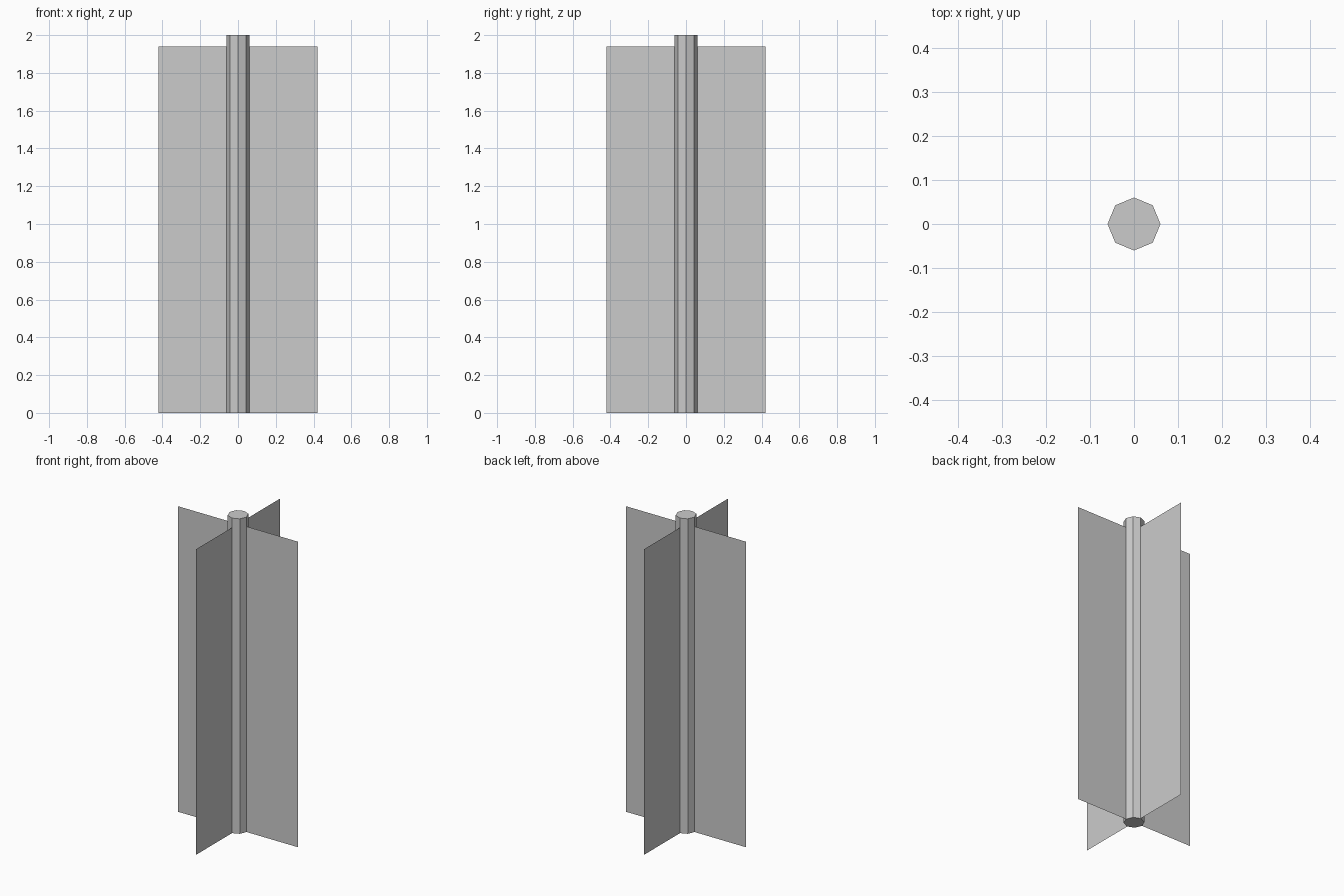
import bpy
from math import pi

if "Cube" in bpy.data.objects:
    bpy.data.objects.remove(bpy.data.objects["Cube"])

HEIGHT = 2.0
POST_RADIUS = 0.06
VANE_WIDTH = 0.84
VANE_HEIGHT = 1.94

# Eight-sided central post, corners on the x and y axes
bpy.ops.mesh.primitive_cylinder_add(vertices=8, radius=POST_RADIUS, depth=HEIGHT,
                                    location=(0, 0, HEIGHT / 2))
bpy.context.object.name = "post"


def add_vane(name, turn):
    """Upright paper-thin sheet through the post axis."""
    bpy.ops.mesh.primitive_plane_add(size=1, location=(0, 0, VANE_HEIGHT / 2),
                                     rotation=(pi / 2, 0, turn))
    vane = bpy.context.object
    vane.name = name
    vane.scale = (VANE_WIDTH, VANE_HEIGHT, 1)
    bpy.ops.object.transform_apply(location=False, rotation=True, scale=True)


# Two crossing vanes
add_vane("side_vane", 0)
add_vane("front_back_vane", pi / 2)
